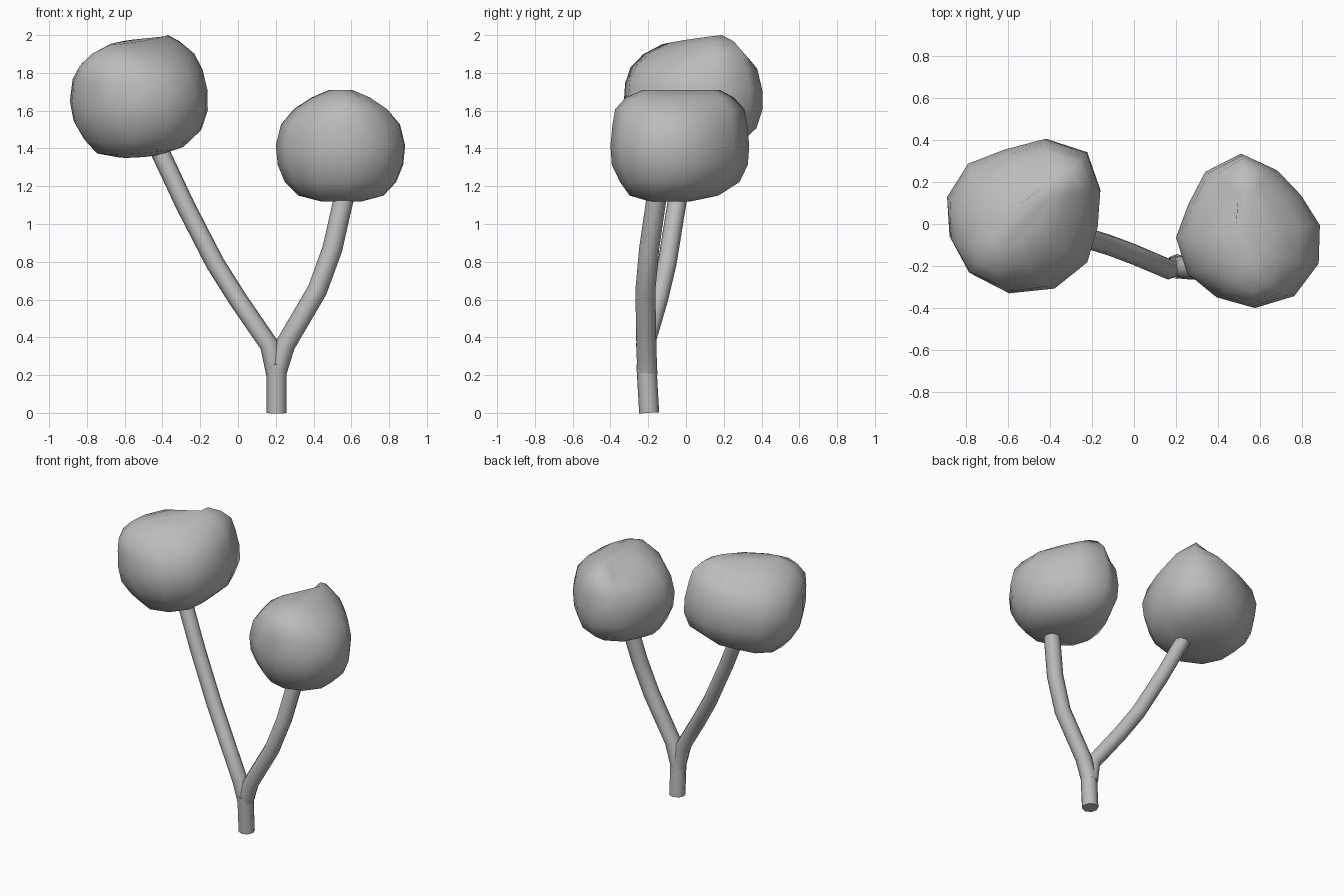
import bpy, bmesh, math
from mathutils import Vector, Matrix

cube = bpy.data.objects.get("Cube")
if cube:
    bpy.data.objects.remove(cube)

grey = bpy.data.materials.new("plain_grey")
grey.use_nodes = True
grey.diffuse_color = (0.5, 0.5, 0.5, 1)
grey.node_tree.nodes["Principled BSDF"].inputs["Base Color"].default_value = (0.5, 0.5, 0.5, 1)


def loft(name, rings, angle):
    """Skin a list of equal rings, cap both ends and shade smoothly."""
    bm = bmesh.new()
    rows = [[bm.verts.new(p) for p in ring] for ring in rings]
    n = len(rows[0])
    for a, b in zip(rows, rows[1:]):
        for i in range(n):
            j = (i + 1) % n
            bm.faces.new((a[i], a[j], b[j], b[i]))
    bm.faces.new(rows[0][::-1])
    bm.faces.new(rows[-1])
    bmesh.ops.recalc_face_normals(bm, faces=bm.faces)
    mesh = bpy.data.meshes.new(name)
    bm.to_mesh(mesh)
    bm.free()
    mesh.materials.append(grey)
    obj = bpy.data.objects.new(name, mesh)
    bpy.context.collection.objects.link(obj)
    bpy.ops.object.select_all(action='DESELECT')
    obj.select_set(True)
    bpy.context.view_layer.objects.active = obj
    bpy.ops.object.shade_smooth_by_angle(angle=math.radians(angle))
    return obj


def stem(name, path, radius, sides=8):
    """Tube that follows a path, with each ring square to the path."""
    pts = [Vector(p) for p in path]
    rings = []
    for k, p in enumerate(pts):
        d = (pts[min(k + 1, len(pts) - 1)] - pts[max(k - 1, 0)]).normalized()
        u = Vector((0, 1, 0)).cross(d).normalized()
        v = d.cross(u)
        turns = [math.tau * i / sides for i in range(sides)]
        rings.append([p + radius * (u * math.cos(t) + v * math.sin(t)) for t in turns])
    return loft(name, rings, 60)


# Lumpy crown: an uneven outline, its ridge along local x
OUTLINE = [.37, .345, .305, .335, .345, .345, .365, .375, .362, .335, .30, .32]
# height, length scale, width scale, shift along the ridge
RINGS = [(.0, .30, .32, -.05), (.03, .64, .66, -.03), (.10, .86, .86, .0),
         (.19, .98, .97, .0), (.29, 1, 1, 0), (.40, .97, .92, 0),
         (.48, .93, .72, 0), (.54, .78, .45, 0), (.58, .55, .17, .01)]


def crown(name, ridge_angle, tilt, low, high):
    """Turn the lumpy shape, then fit it between two corners."""
    turn = Matrix.Rotation(math.radians(ridge_angle), 3, 'Z') @ Matrix.Rotation(math.radians(-tilt), 3, 'Y')
    rings = []
    for z, length, width, shift in RINGS:
        ring = []
        for i, r in enumerate(OUTLINE):
            t = math.tau * i / len(OUTLINE)
            # Hollow beside the ridge tip
            dent = .035 if i in (1, 2) and z > .45 else 0
            ring.append(turn @ Vector((r * math.cos(t) * length + shift,
                                       r * math.sin(t) * width, z - dent)))
        rings.append(ring)
    pts = [p for ring in rings for p in ring]
    for axis in range(3):
        a = min(p[axis] for p in pts)
        b = max(p[axis] for p in pts)
        for p in pts:
            p[axis] = low[axis] + (p[axis] - a) / (b - a) * (high[axis] - low[axis])
    return loft(name, rings, 80)


crown("right_crown", 48, 7, (-.89, -.33, 1.35), (-.16, .405, 2.0))
crown("left_crown", 95, 0, (.20, -.40, 1.12), (.885, .335, 1.71))

# Trunk and the two branches
stem("trunk", [(.205, -.195, 0), (.205, -.21, .26)], .053)
stem("right_branch", [(.20, -.20, .2), (.165, -.215, .36), (.0, -.145, .6), (-.12, -.10, .79),
                      (-.28, -.05, 1.1), (-.43, -.0, 1.42)], .05)
stem("left_branch", [(.2, -.205, .2), (.25, -.21, .36), (.42, -.215, .65), (.5, -.195, .87),
                     (.57, -.15, 1.18)], .053)
